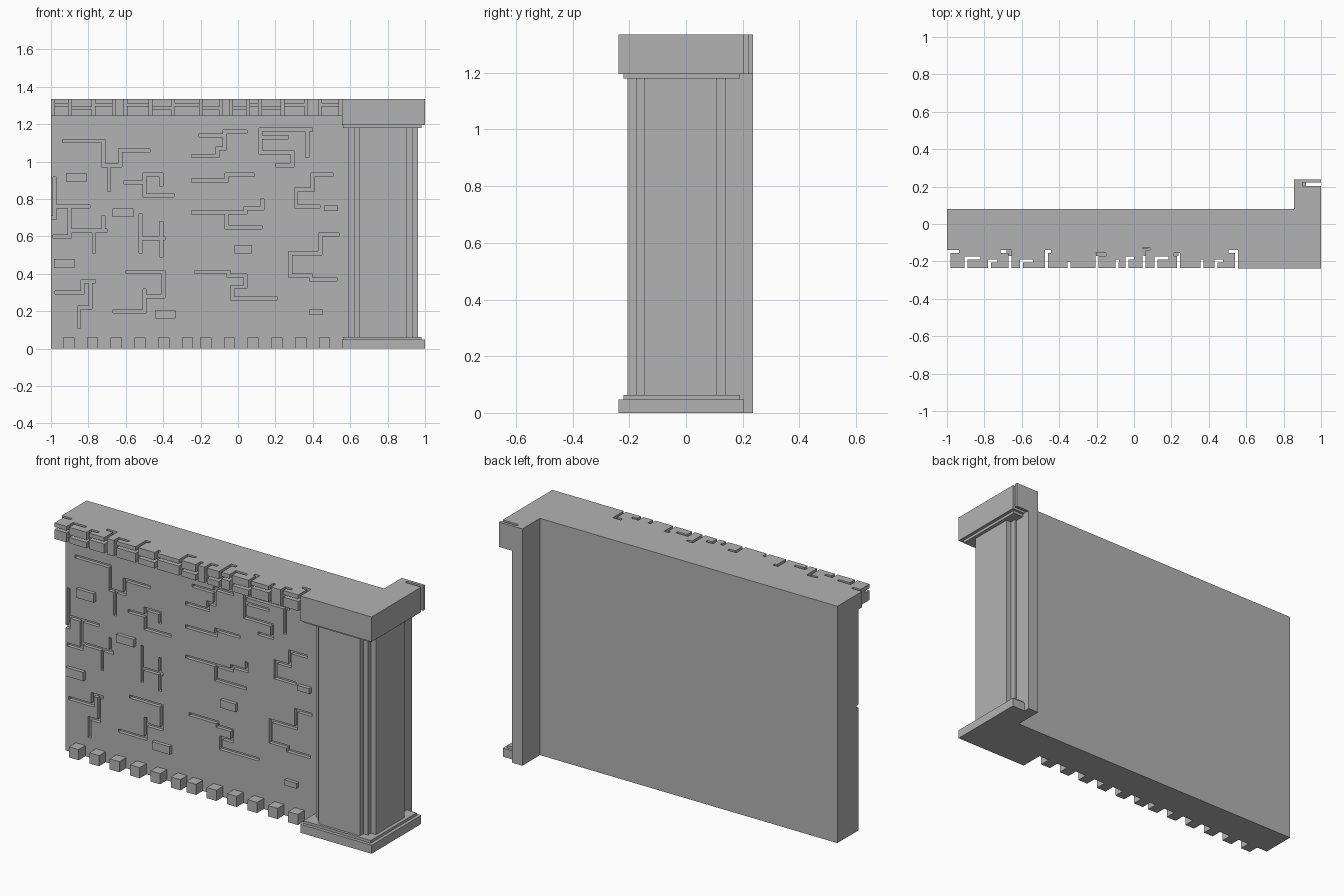
import bpy
import bmesh

if "Cube" in bpy.data.objects:
    bpy.data.objects.remove(bpy.data.objects["Cube"], do_unlink=True)

stone = bpy.data.materials.new("grey stone")
stone.use_nodes = True
stone_colour = (0.45, 0.45, 0.45, 1)
stone.diffuse_color = stone_colour
stone.node_tree.nodes["Principled BSDF"].inputs["Base Color"].default_value = stone_colour

WALL_FRONT, WALL_BACK, INNER_X, TOP = -0.11, 0.08, 0.855, 1.335
CORNICE_FRONT, CORNICE_BOTTOM = -0.235, 1.245


def make_object(name, bm):
    bmesh.ops.recalc_face_normals(bm, faces=bm.faces)
    mesh = bpy.data.meshes.new(name)
    bm.to_mesh(mesh)
    bm.free()
    mesh.materials.append(stone)
    obj = bpy.data.objects.new(name, mesh)
    bpy.context.collection.objects.link(obj)
    return obj


def add_prism(bm, outline, bottom, top):
    face = bm.faces.new([bm.verts.new((x, y, bottom)) for x, y in outline])
    extruded = bmesh.ops.extrude_face_region(bm, geom=[face])
    verts = [v for v in extruded["geom"] if isinstance(v, bmesh.types.BMVert)]
    bmesh.ops.translate(bm, verts=verts, vec=(0, 0, top - bottom))


def add_box(bm, x0, x1, y0, y1, z0, z1):
    x0, x1 = sorted((x0, x1))
    z0, z1 = sorted((z0, z1))
    add_prism(bm, [(x0, y0), (x1, y0), (x1, y1), (x0, y1)], z0, z1)


def box(name, *bounds):
    bm = bmesh.new()
    add_box(bm, *bounds)
    return make_object(name, bm)


def corner_slab(name, x0, x1, y0, y1, z0, z1):
    """L-shaped slab that wraps round the outside of the wall corner."""
    bm = bmesh.new()
    add_prism(bm, [(x0, y0), (x1, y0), (x1, y1), (INNER_X, y1),
                   (INNER_X, WALL_BACK), (x0, WALL_BACK)], z0, z1)
    return make_object(name, bm)


def carve(target, cutter):
    cutter.hide_render = True
    mod = target.modifiers.new("carving", "BOOLEAN")
    mod.operation = "DIFFERENCE"
    mod.solver = "EXACT"
    mod.use_self = True
    mod.object = cutter
    bpy.context.view_layer.objects.active = target
    bpy.ops.object.modifier_apply(modifier=mod.name)
    bpy.data.objects.remove(cutter, do_unlink=True)


# Cracks in hundredths: start x, start z, then alternating targets.
# "h" begins with a horizontal run, "v" with a vertical one.
left_cracks = [
    ("h", -93, 111, -72, 98, -63, 106, -48), ("v", -69, 98, 85),
    ("h", -60, 89, -50, 82, -35), ("v", -50, 89, 93, -41, 88),
    ("v", -98, 91, 70, -101), ("h", -98, 76, -80), ("v", -90, 76, 60, -98),
    ("h", -90, 63, -71), ("v", -72, 63, 70), ("v", -77, 63, 52),
    ("v", -52, 71, 52), ("h", -52, 59, -40), ("v", -41, 67, 50),
    ("h", -97, 30, -83, 36, -77), ("v", -79, 36, 22, -85, 12),
    ("h", -66, 20, -50, 31), ("h", -50, 28, -40, 41, -59),
]
right_cracks = [
    ("h", -20, 114, -7, 116, 4), ("v", -7, 114, 107, -11, 103, -24),
    ("h", -24, 90, -6, 93, 8), ("h", -24, 73, 4, 75, 13, 79),
    ("v", -6, 73, 65, 12), ("h", 12, 117, 39), ("v", 37, 117, 103),
    ("v", 12, 117, 105, 29, 98, 21), ("h", 12, 113, 26),
    ("h", 50, 93, 40, 85, 31, 76, 43), ("h", 53, 61, 44, 51, 28, 39, 39, 37, 52),
    ("h", -22, 41, -5, 39, 4, 33, -3, 27, 20),
]


def add_crack(bm, path, half=0.009, depth=0.02):
    horizontal = path[0] == "h"
    x, z = path[1] / 100, path[2] / 100
    for target in path[3:]:
        nx, nz = (target / 100, z) if horizontal else (x, target / 100)
        add_box(bm, min(x, nx) - half, max(x, nx) + half, WALL_FRONT - 0.1,
                WALL_FRONT + depth, min(z, nz) - half, max(z, nz) + half)
        x, z, horizontal = nx, nz, not horizontal


# Wall with carved cracks
wall = box("wall", -1, 0.92, WALL_FRONT, WALL_BACK, 0, TOP)
bm = bmesh.new()
for crack in left_cracks + right_cracks:
    add_crack(bm, crack)
carve(wall, make_object("crack_cutter", bm))

# Cornice, split by hooked notches: x, depth y, hook end x
cornice = box("cornice", -1, 0.557, CORNICE_FRONT, WALL_FRONT, CORNICE_BOTTOM, TOP)
notches = [
    (-1, -14, -93.5), (-90.5, -17.5, -82), (-78, -19, -73), (-67, -14, -71.5),
    (-61, -19, -54), (-47.5, -14, -44.5), (-35.5, -20, -34), (-20.5, -15.5, -15),
    (-10, -19, -8), (-4.5, -17.5, 0), (4.5, -12.5, 8.5), (11, -17.5, 18.5),
    (23, -15.5, 21.5), (35.5, -19, 37), (43, -19, 47.5), (54, -14, 50.5),
]
notches[0] = (-99.6, -14, -93.5)
bm = bmesh.new()
for i, (x, depth, hook) in enumerate(notches):
    x, depth, hook = x / 100, depth / 100, hook / 100
    low = CORNICE_BOTTOM - 0.1
    outer = x - 0.1 if i == 0 else x
    add_box(bm, outer, x + 0.016, CORNICE_FRONT - 0.1, depth, low, TOP + 0.1)
    add_box(bm, min(x, hook), max(x + 0.016, hook), depth - 0.016, depth, low, TOP + 0.1)
    # Horizontal joint to the next notch
    if i + 1 < len(notches) and i % 5 != 3:
        z = 1.285 if i % 2 else 1.305
        add_box(bm, x, notches[i + 1][0] / 100 + 0.008, CORNICE_FRONT - 0.1,
                CORNICE_FRONT + 0.04, z - 0.007, z + 0.007)
carve(cornice, make_object("cornice_cutter", bm))

# Raised bricks: left x, bottom z, width, height
bricks = [
    (-0.92, 0.89, 0.11, 0.05), (-0.67, 0.705, 0.11, 0.045), (-0.985, 0.43, 0.11, 0.05),
    (-0.445, 0.16, 0.11, 0.045), (-0.02, 0.51, 0.095, 0.045),
    (0.46, 0.735, 0.075, 0.03), (0.38, 0.18, 0.075, 0.03),
]
for x, z, width, height in bricks:
    box("raised_brick", x, x + width, WALL_FRONT - 0.02, WALL_FRONT + 0.01, z, z + height)

# Row of footing blocks
for i in range(12):
    x = -0.935 + 0.127 * i - (0.03 if i > 5 else 0)
    box("footing_block", x, x + 0.06, WALL_FRONT - 0.06, WALL_FRONT + 0.01, 0, 0.06)

# Corner pillar: plinth, stepped shaft, capital
corner_slab("plinth", 0.555, 1, -0.238, 0.204, 0, 0.048)
corner_slab("plinth_step", 0.562, 0.982, -0.22, 0.19, 0.048, 0.063)
corner_slab("shaft_front", 0.647, 0.904, -0.206, 0.17, 0.06, 1.185)
corner_slab("shaft_middle", 0.62, 0.932, -0.175, 0.14, 0.06, 1.185)
corner_slab("shaft_side", 0.588, 0.963, -0.146, 0.108, 0.06, 1.185)
corner_slab("capital_step", 0.562, 0.982, -0.22, 0.19, 1.18, 1.195)
corner_slab("capital", 0.555, 1, -0.238, 0.204, 1.195, TOP)

# Short return wall behind the pillar
box("return_wall", INNER_X, 0.92, WALL_BACK - 0.02, 0.237, 0, 1.2)
box("return_coping", INNER_X, 0.9, 0.2, 0.237, 1.195, TOP)
box("return_coping_end", INNER_X, 1, 0.221, 0.237, 1.195, TOP)
